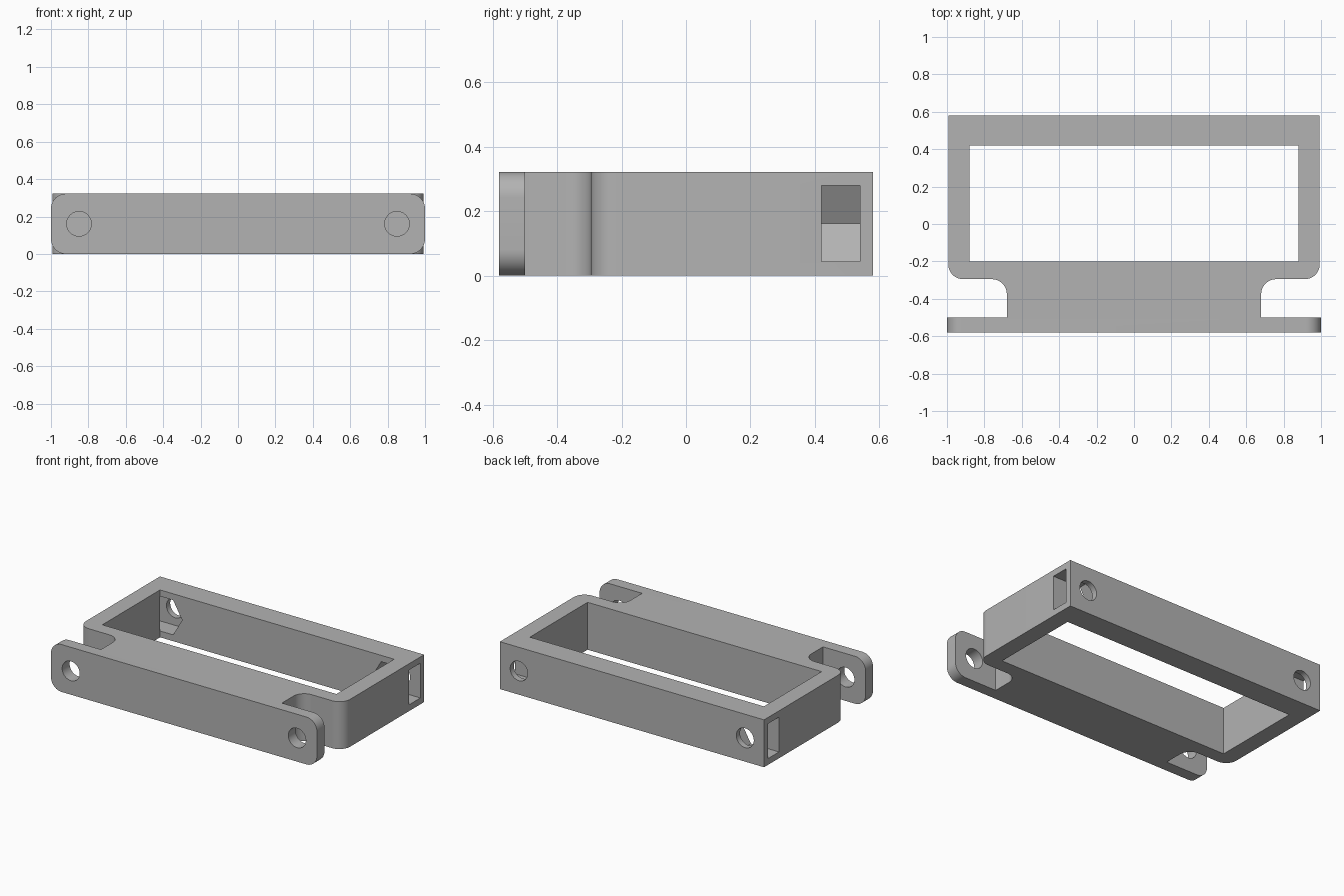
import bpy, bmesh, math
from mathutils import Matrix, Vector

cube = bpy.data.objects.get("Cube")
if cube:
    bpy.data.objects.remove(cube)

H = 0.322             # overall height
MID = H / 2
FRONT, BACK = -0.58, 0.58
HOLE_X = 0.85

grey = bpy.data.materials.new("plain_grey")
grey.use_nodes = True
colour = (0.45, 0.45, 0.45, 1)
grey.diffuse_color = colour
grey.node_tree.nodes["Principled BSDF"].inputs["Base Color"].default_value = colour


def prism(name, points, origin, direction):
    """Extrude a flat outline, placed by the origin function, along direction."""
    bm = bmesh.new()
    face = bm.faces.new([bm.verts.new(origin(a, b)) for a, b in points])
    ext = bmesh.ops.extrude_face_region(bm, geom=[face])
    verts = [v for v in ext["geom"] if isinstance(v, bmesh.types.BMVert)]
    bmesh.ops.translate(bm, verts=verts, vec=direction)
    bmesh.ops.recalc_face_normals(bm, faces=bm.faces)
    mesh = bpy.data.meshes.new(name)
    bm.to_mesh(mesh)
    bm.free()
    mesh.materials.append(grey)
    obj = bpy.data.objects.new(name, mesh)
    bpy.context.collection.objects.link(obj)
    return obj


def flat(name, points, z0, z1):
    return prism(name, points, lambda a, b: (a, b, z0), Vector((0, 0, z1 - z0)))


def upright(name, points, y0, y1):
    return prism(name, points, lambda a, b: (a, y0, b), Vector((0, y1 - y0, 0)))


def arc(cx, cy, r, start, end, steps=12):
    return [(cx + r * math.cos(math.radians(start + (end - start) * i / steps)),
             cy + r * math.sin(math.radians(start + (end - start) * i / steps)))
            for i in range(steps + 1)]


def rectangle(x0, x1, y0, y1):
    return [(x0, y0), (x1, y0), (x1, y1), (x0, y1)]


def combine(target, other, operation):
    other.hide_render = True
    mod = target.modifiers.new(operation.title(), "BOOLEAN")
    mod.operation, mod.solver, mod.object = operation, "EXACT", other
    bpy.ops.object.select_all(action="DESELECT")
    bpy.context.view_layer.objects.active = target
    target.select_set(True)
    bpy.ops.object.modifier_apply(modifier=mod.name)
    bpy.data.objects.remove(other)


# Frame outline with rounded front corners and filleted neck
R = 0.08
W, NECK, SHOULDER = 0.993, 0.68, -0.295
right = [(NECK, -0.5)]
right += arc(NECK + R, SHOULDER - R, R, 180, 90)
right += arc(W - R, SHOULDER + R, R, -90, 0)
right += [(W, BACK)]
outline = right + [(-x, y) for x, y in reversed(right)]
bracket = flat("mounting_bracket", outline, 0, H)

# Front flange with rounded ends
plate = []
for cx, cz, a in ((1 - R, R, -90), (1 - R, H - R, 0),
                  (R - 1, H - R, 90), (R - 1, R, 180)):
    plate += arc(cx, cz, R, a, a + 90)
combine(bracket, upright("front_flange", plate, FRONT, -0.5), "UNION")

# Central opening
combine(bracket, flat("opening_cutter", rectangle(-0.88, 0.88, -0.2, 0.42), -0.1, H + 0.1),
        "DIFFERENCE")

# Screw holes and side nut slots with pointed inner ends
half = 0.118
for s in (-1, 1):
    circle = arc(s * HOLE_X, MID, 0.066, 0, 360, 40)[:-1]
    combine(bracket, upright("flange_hole_cutter", circle, FRONT - 0.1, -0.45), "DIFFERENCE")
    combine(bracket, upright("back_hole_cutter", circle, 0.48, BACK + 0.1), "DIFFERENCE")
    tip = half / math.cos(math.radians(30))
    slot = [(s * (HOLE_X - tip), MID),
            (s * (HOLE_X - tip / 2), MID + half), (s * 1.1, MID + half),
            (s * 1.1, MID - half), (s * (HOLE_X - tip / 2), MID - half)]
    combine(bracket, upright("nut_slot_cutter", slot, 0.42, 0.54), "DIFFERENCE")

bpy.ops.object.select_all(action="DESELECT")
bracket.select_set(True)
bpy.context.view_layer.objects.active = bracket
bpy.ops.object.shade_smooth_by_angle(angle=math.radians(30))
